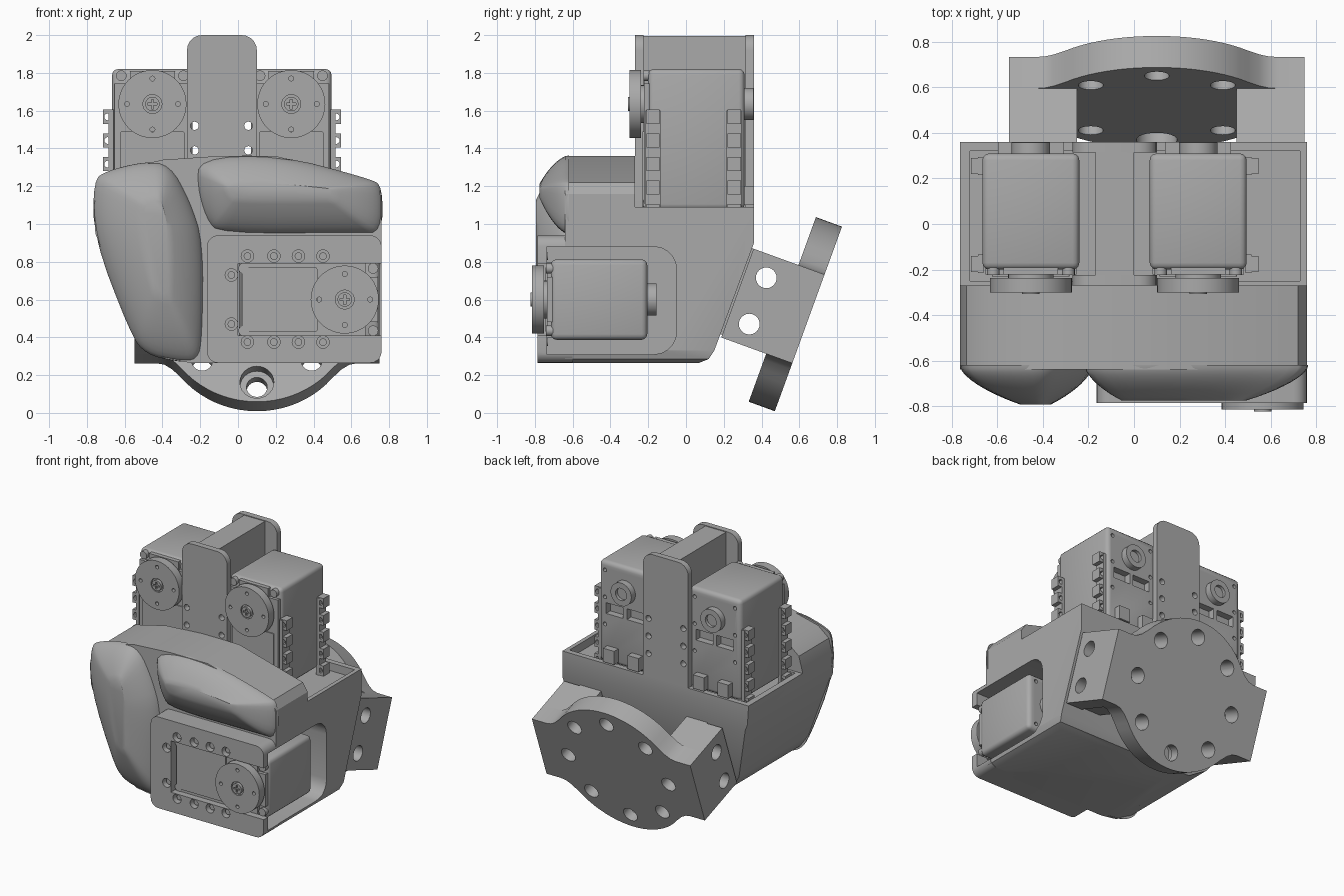
import bpy, bmesh, math
from mathutils import Matrix, Vector

if "Cube" in bpy.data.objects:
    bpy.data.objects.remove(bpy.data.objects["Cube"])

grey = bpy.data.materials.new("plain grey")
grey.use_nodes = True
GREY = (0.4, 0.4, 0.4, 1)
grey.diffuse_color = GREY
grey.node_tree.nodes["Principled BSDF"].inputs["Base Color"].default_value = GREY

# Local (u, v, depth) to world for each extrusion axis
AXES = {
    "x": Matrix(((0, 0, 1, 0), (1, 0, 0, 0), (0, 1, 0, 0), (0, 0, 0, 1))),
    "y": Matrix(((1, 0, 0, 0), (0, 0, 1, 0), (0, 1, 0, 0), (0, 0, 0, 1))),
}


def finish(name, bm, matrix=Matrix()):
    bm.transform(matrix)
    bmesh.ops.recalc_face_normals(bm, faces=bm.faces)
    mesh = bpy.data.meshes.new(name)
    bm.to_mesh(mesh)
    bm.free()
    mesh.materials.append(grey)
    obj = bpy.data.objects.new(name, mesh)
    bpy.context.collection.objects.link(obj)
    return obj


def loft(name, rings, matrix=Matrix()):
    bm = bmesh.new()
    loops = [[bm.verts.new(p) for p in ring] for ring in rings]
    n = len(loops[0])
    for a, b in zip(loops, loops[1:]):
        for i in range(n):
            j = (i + 1) % n
            bm.faces.new((a[i], a[j], b[j], b[i]))
    bm.faces.new(loops[0])
    bm.faces.new(loops[-1])
    return finish(name, bm, matrix)


def prism(name, pts, lo, hi, matrix=AXES["y"]):
    return loft(name, [[(u, v, d) for u, v in pts] for d in (lo, hi)], matrix)


def box(name, x, y, z, bevel=0, matrix=Matrix()):
    bm = bmesh.new()
    bmesh.ops.create_cube(bm, size=1)
    for v in bm.verts:
        v.co = [(r[0] + r[1]) / 2 + c * (r[1] - r[0]) for r, c in zip((x, y, z), v.co)]
    if bevel:
        bmesh.ops.bevel(bm, geom=bm.edges[:], offset=bevel, segments=3, profile=0.5, affect="EDGES")
    return finish(name, bm, matrix)


def disc(name, u, v, r, lo, hi, matrix=AXES["y"], n=32):
    ring = [(u + r * math.cos(k * math.tau / n), v + r * math.sin(k * math.tau / n)) for k in range(n)]
    return prism(name, ring, lo, hi, matrix)


def boolean(obj, tools, operation="DIFFERENCE"):
    for tool in tools:
        mod = obj.modifiers.new("cut", "BOOLEAN")
        mod.operation, mod.object, mod.solver = operation, tool, "EXACT"
        bpy.context.view_layer.objects.active = obj
        bpy.ops.object.modifier_apply(modifier=mod.name)
        bpy.data.objects.remove(tool)


def rounded(pts, times=2):
    for _ in range(times):
        out = []
        for a, b in zip(pts, pts[1:] + pts[:1]):
            a, b = Vector(a), Vector(b)
            out += [a * 0.75 + b * 0.25, a * 0.25 + b * 0.75]
        pts = out
    return [tuple(p) for p in pts]


def round_rect(x0, x1, z0, z1, r, corners="abcd"):
    pts = []
    for key, cx, cz, start in (("a", x1, z1, 0), ("b", x0, z1, 1), ("c", x0, z0, 2), ("d", x1, z0, 3)):
        if key not in corners:
            pts.append((cx, cz))
            continue
        cx += -r if cx == x1 else r
        cz += -r if cz == z1 else r
        for k in range(6):
            t = (start + k / 5) * math.pi / 2
            pts.append((cx + r * math.cos(t), cz + r * math.sin(t)))
    return pts


# Main shell: side profile intersected with front profile
shell = prism("palm_shell", [(.36, 1.09), (.36, .9), (.15, .33), (.12, .285), (.07, .265), (-.64, .265),
                             (-.64, 1.4), (-.27, 1.4), (-.27, 1.09)], -1, 1, AXES["x"])
front = prism("front_outline", [(-.765, 1.1), (-.755, .95), (-.57, .45), (-.5, .35), (-.38, .285), (-.25, .265),
                                (.7, .265), (.745, .285), (.76, .33), (.76, 1.16), (.72, 1.22), (.2, 1.36),
                                (-.1, 1.36), (-.4, 1.34), (-.65, 1.28), (-.735, 1.21)], -1.1, 1.1)
boolean(shell, [front], "INTERSECT")


def cavity():
    return prism("cavity", round_rect(-.735, -.05, .31, .88, .12, "ad"), 0, 1, AXES["x"])


boolean(shell, [cavity(), box("top_pocket", (-.72, .73), (-.25, .32), (1.03, 1.2))])

# Front housing plate around the lower servo
housing = prism("lower_housing", round_rect(-.165, .76, .265, .94, .06), -.785, -.6)
screw_spots = [(x, z) for x in (.05, .19, .32, .45) for z in (.83, .375)] + [(-.035, .73), (-.035, .47)]
boolean(housing, [cavity(), box("servo_slot", (0, 1), (-.9, -.55), (.41, .79))]
        + [disc("screw_hole", x, z, .033, -.9, -.74, n=20) for x, z in screw_spots])
for x, z in screw_spots:
    disc("housing_screw", x, z, .02, -.76, -.73, n=16)


# Soft pads with a long ridge
def pad(name, outline, peak, height, flat_x, flat_z):
    rings = []
    for k in range(11):
        t = k / 10 * 1.45
        s = math.cos(t)
        y = -.62 - height * (0.5 * math.sin(t) + 0.5 * (1 - s) if k else 0)
        rings.append([(peak[0] + (u - peak[0]) * (flat_x + (1 - flat_x) * s), y,
                       peak[1] + (v - peak[1]) * (flat_z + (1 - flat_z) * s)) for u, v in outline])
    return loft(name, rings)


pad("thumb_pad", rounded([(-.765, 1.23), (-.765, .93), (-.57, .42), (-.49, .31), (-.32, .27), (-.21, .27),
                          (-.185, .4), (-.18, .9), (-.25, 1.12), (-.36, 1.32), (-.5, 1.33), (-.7, 1.28)]),
    (-.42, .95), .185, .12, .4)
pad("upper_pad", rounded([(-.21, 1.35), (.2, 1.37), (.7, 1.24), (.765, 1.2), (.765, .95), (.65, .95),
                          (-.1, .945), (-.17, 1.02), (-.22, 1.2)]),
    (.15, 1.18), .165, .5, .08)


# Servo: origin on the horn axis, long body along local -z
def servo(name, matrix, upright):
    my = matrix @ AXES["y"]
    case = box(name + "_case", (-.213, .213), (-.2, .31), (-.56, .185), .03, matrix)
    tools = []
    for s in (-1, 1):
        tools.append(box("window", (s * .085 - .07, s * .085 + .07), (.26, .4), (-.2, -.12), 0, matrix))
        tools += [disc("pin_hole", s * .165, z, .014, .28, .4, my, 12) for z in (.12, -.08, -.28)]
    boolean(case, tools)
    prism(name + "_front_cap", [(-.2, -.55), (.2, -.55), (.2, .11), (.12, .11), (.12, .175), (-.12, .175),
                                (-.12, .11), (-.2, .11)], -.222, -.19, my)
    prism(name + "_label_panel", round_rect(-.17, .17, -.545, -.145, .01), -.23, -.21, my)
    for s in (-1, 1):
        for z in (.15, -.535):
            disc(name + "_case_screw", s * .165, z, .028, -.225, -.19, my, 16)
    horn = disc(name + "_horn", 0, 0, .18, -.3, -.238, my, 48)
    spots = [(.135, 0), (-.135, 0), (0, .135), (0, -.135)]
    boolean(horn, [disc("horn_hole", u, v, .013, -.4, -.2, my, 12) for u, v in spots]
            + [disc("horn_recess", 0, 0, .05, -.4, -.285, my, 24)])
    disc(name + "_horn_shaft", 0, 0, .1, -.245, -.2, my)
    screw = disc(name + "_horn_screw", 0, 0, .038, -.308, -.27, my, 24)
    boolean(screw, [box("cross", (-a, a), (-.4, -.295), (-b, b), 0, matrix)
                    for a, b in ((.025, .006), (.006, .025))])
    hub = disc(name + "_rear_hub", 0, 0, .085, .3, .358, my)
    boolean(hub, [disc("hub_recess", 0, 0, .045, .335, .4, my, 24)])
    if upright:
        for s in (-1, 1):
            box(name + "_rear_plug", (s * .1 - .045, s * .1 + .045), (.3, .36), (-.535, -.435), 0, matrix)


servo("right_servo", Matrix.Translation((-.453, 0, 1.635)), True)
servo("left_servo", Matrix.Translation((.282, 0, 1.635)), True)
servo("lower_servo", Matrix.Translation((.565, -.515, .6)) @ Matrix.Rotation(math.pi / 2, 4, "Y"), False)

# Toothed mounting rails on the outer servo sides
for name, x, s in (("right_rail", -.66, -1), ("left_rail", .49, 1)):
    for y in (-.175, .255):
        box(name, sorted((x, x + s * .025)), (y - .04, y + .04), (1.03, 1.6))
        for k in range(5):
            z = 1.06 + k * .125
            tooth = box(name + "_tooth", sorted((x, x + s * .056)), (y - .035, y + .035), (z - .03, z + .045))
            boolean(tooth, [disc("rail_hole", x + s * .03, z + .007, .018, -1, 1, n=12)])

# Central bracket: two end plates joined by a web
for name, lo, hi in (("bracket_front_plate", -.27, -.225), ("bracket_back_plate", .315, .36)):
    plate = prism(name, round_rect(-.27, .1, 1.0, 2.0, .08, "ab"), lo, hi)
    boolean(plate, [disc("plate_hole", x, z, .022, lo - .1, hi + .1, n=16)
                    for x in (-.23, .055) for z in (1.52, 1.39, 1.26)])
box("bracket_web", (-.17, 0), (-.24, .33), (1.0, 1.995))

# Tilted wrist flange
tilt = math.radians(20)
flange = Matrix.Translation((.1, .648, .4975)) @ Matrix((
    (1, 0, 0, 0), (0, math.sin(tilt), math.cos(tilt), 0), (0, math.cos(tilt), -math.sin(tilt), 0), (0, 0, 0, 1)))
half = [(.648, .25), (.53, .25), (.49, .258), (.45, .283), (.4, .332)]
half += [(.52 * math.sin(a), .52 * math.cos(a)) for a in [math.radians(d) for d in range(45, 0, -5)]]
top = half + [(0, .52)] + [(-u, v) for u, v in reversed(half)]
wrist = prism("wrist_plate", top + [(u, -v) for u, v in reversed(top)], -.147, 0, flange)
boolean(wrist, [disc("bolt_hole", .41 * math.cos(k * math.pi / 4), .41 * math.sin(k * math.pi / 4),
                     .055, -.3, .1, flange, 24) for k in range(8)]
        + [disc("counterbore", 0, -.41, .09, -.3, -.07, flange, 24)])
for s, name in ((-1, "right"), (1, "left")):
    ear = box(name + "_wrist_ear", sorted((s * .515, s * .648)), (-.25, .25), (-.4, -.14), 0, flange)
    boolean(ear, [disc("ear_hole", y, z, .055, -1, 1, AXES["x"], 24) for y, z in ((.425, .715), (.335, .47))])
    tab = box(name + "_wrist_tab", sorted((s * .35, s * .52)), (-.235, .25), (-.47, -.14), 0, flange)
    boolean(tab, [disc("tab_hole", y, z, .055, -1, 1, AXES["x"], 24) for y, z in ((.425, .715), (.335, .47))])

# Smooth shading with sharp edges kept
for obj in bpy.context.scene.objects:
    if obj.type == "MESH" and obj.data.materials and obj.data.materials[0] == grey:
        bpy.ops.object.select_all(action="DESELECT")
        obj.select_set(True)
        bpy.context.view_layer.objects.active = obj
        bpy.ops.object.shade_smooth_by_angle(angle=math.radians(32))
